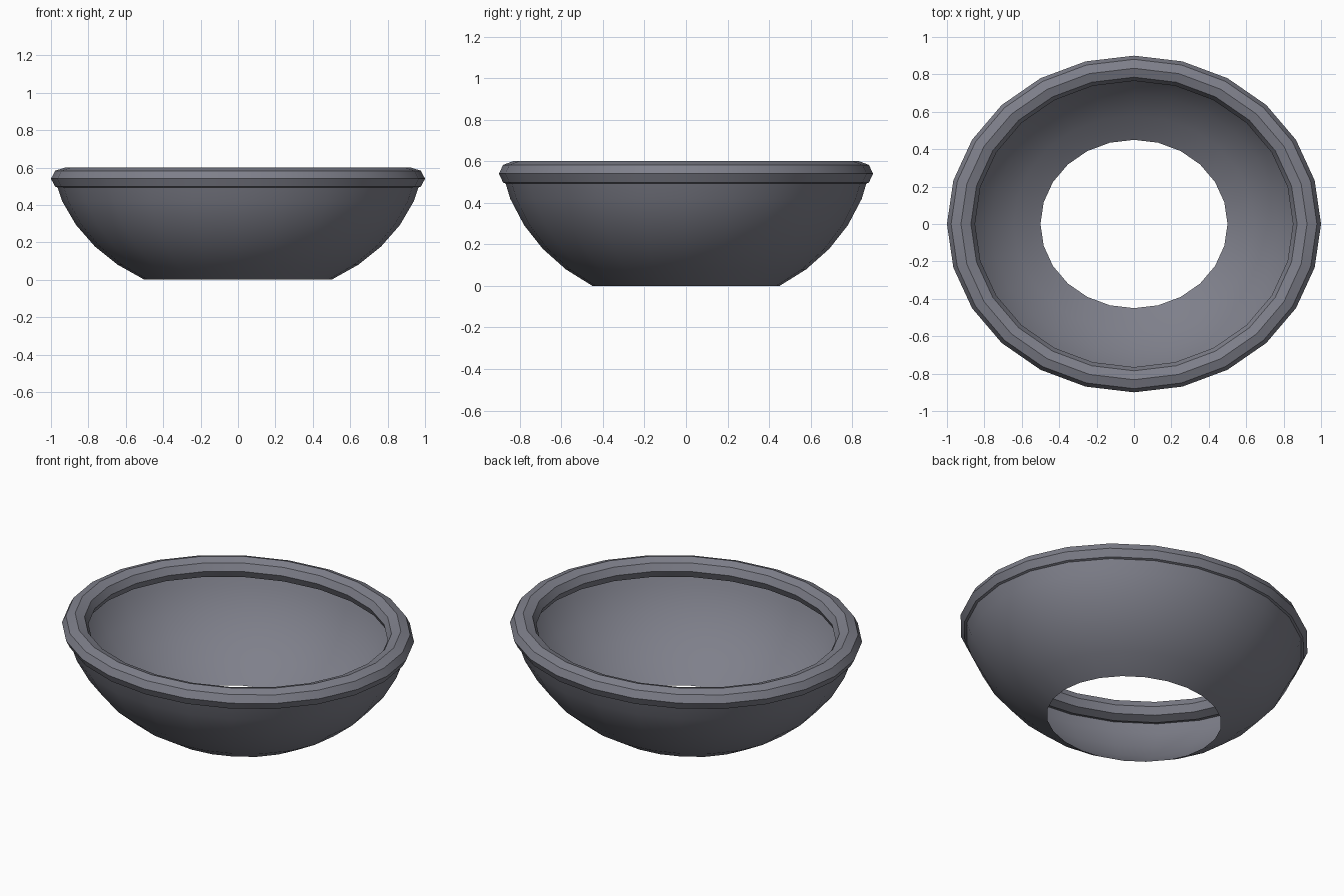
import bpy
import math

SIDES = 24
DEPTH_SCALE = 0.9  # the bowl is slightly oval

cube = bpy.data.objects.get("Cube")
if cube:
    bpy.data.objects.remove(cube, do_unlink=True)

# Single slate grey
slate = bpy.data.materials.new("slate_grey")
slate.use_nodes = True
colour = (0.21, 0.214, 0.256, 1)
slate.diffuse_color = colour
slate.node_tree.nodes["Principled BSDF"].inputs["Base Color"].default_value = colour


def lathe(name, profile, closed):
    """Sweep an (r, z) profile around an oval."""
    n = len(profile)
    verts = []
    for i in range(SIDES):
        a = 2 * math.pi * i / SIDES
        verts += [(r * math.cos(a), r * math.sin(a) * DEPTH_SCALE, z) for r, z in profile]
    faces = []
    for i in range(SIDES):
        p, q = i * n, (i + 1) % SIDES * n
        for j in range(n if closed else n - 1):
            k = (j + 1) % n
            faces.append((p + j, q + j, q + k, p + k))
    mesh = bpy.data.meshes.new(name)
    mesh.from_pydata(verts, [], faces)
    mesh.materials.append(slate)
    obj = bpy.data.objects.new(name, mesh)
    bpy.context.collection.objects.link(obj)
    bpy.ops.object.select_all(action='DESELECT')
    obj.select_set(True)
    bpy.context.view_layer.objects.active = obj
    bpy.ops.object.shade_smooth_by_angle(angle=math.radians(30))
    return obj


# Open-bottomed shell: a band of a flattened sphere, from 30 to 80 degrees
shell = []
for deg in range(30, 81, 10):
    t = math.radians(deg)
    shell.append((math.sin(t), 0.8 * (math.cos(math.radians(30)) - math.cos(t))))
lathe("bowl_shell", shell, closed=False)

# Eight-sided rolled rim, wider than it is tall
rim = [(0.925 + 0.075 * math.cos(k * math.pi / 4),
        0.54 + 0.06 * math.sin(k * math.pi / 4)) for k in range(8)]
lathe("bowl_rim", rim, closed=True)
